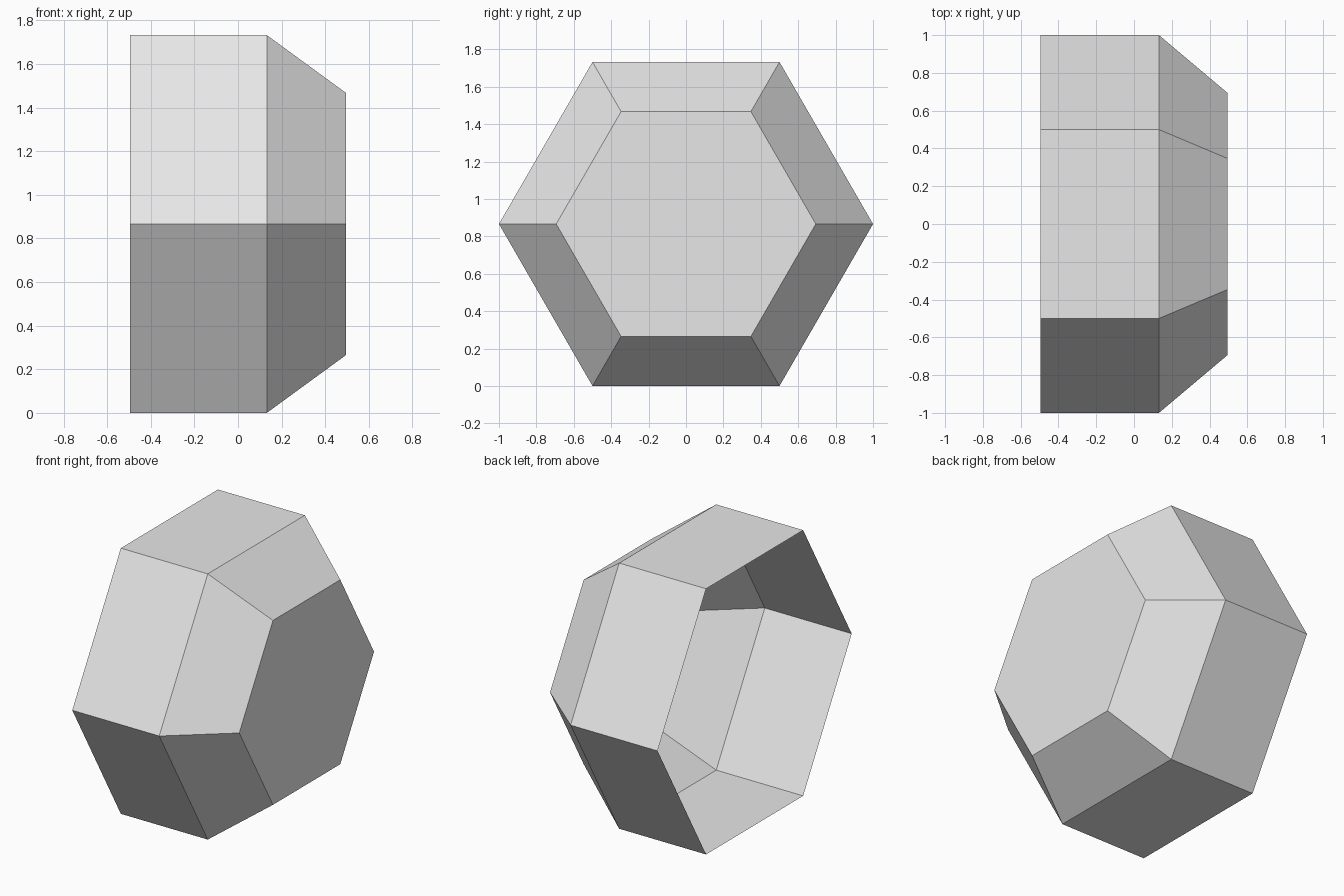
import bpy, bmesh, math

if "Cube" in bpy.data.objects:
    bpy.data.objects.remove(bpy.data.objects["Cube"], do_unlink=True)

SIDES = 6
HEIGHT = math.sin(math.pi / 3)  # centre height of a unit hexagon on its flat

# Light grey material
grey = bpy.data.materials.new("light_grey")
grey.use_nodes = True
color = (0.8, 0.8, 0.8, 1)
grey.diffuse_color = color
grey.node_tree.nodes["Principled BSDF"].inputs["Base Color"].default_value = color


def hex_ring(bm, x, radius):
    """Hexagon of vertices across the x axis."""
    angles = [i * math.tau / SIDES for i in range(SIDES)]
    return [bm.verts.new((x, radius * math.cos(a), HEIGHT + radius * math.sin(a)))
            for a in angles]


# Thin hexagonal cup: open rim, straight wall, bevelled shoulder, flat cap
bm = bmesh.new()
profile = [(-0.495, 1.0), (0.132, 1.0), (0.495, 0.694)]
rings = [hex_ring(bm, x, r) for x, r in profile]
for near, far in zip(rings, rings[1:]):
    for i in range(SIDES):
        j = (i + 1) % SIDES
        bm.faces.new((near[i], near[j], far[j], far[i]))
bm.faces.new(rings[-1])

mesh = bpy.data.meshes.new("hexagonal_cup")
bm.to_mesh(mesh)
bm.free()
mesh.materials.append(grey)
cup = bpy.data.objects.new("hexagonal_cup", mesh)
bpy.context.collection.objects.link(cup)
